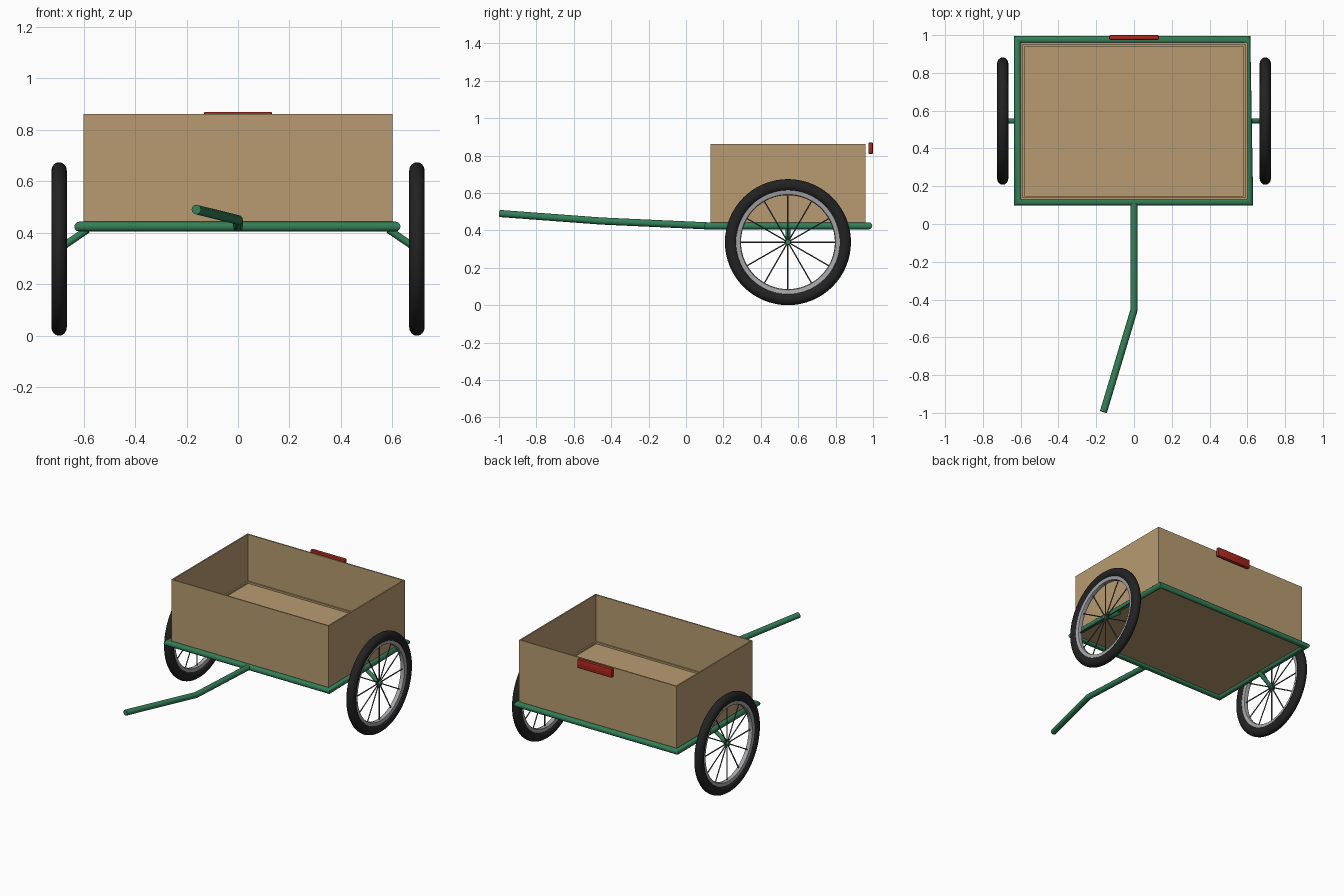
import bpy, bmesh, math
from mathutils import Vector

cube = bpy.data.objects.get("Cube")
if cube:
    bpy.data.objects.remove(cube, do_unlink=True)


def material(name, rgb, rough=0.6):
    m = bpy.data.materials.new(name)
    m.use_nodes = True
    m.diffuse_color = (*rgb, 1)
    bsdf = m.node_tree.nodes["Principled BSDF"]
    bsdf.inputs["Base Color"].default_value = (*rgb, 1)
    bsdf.inputs["Roughness"].default_value = rough
    return m


wood = material("tan wood", (0.48, 0.33, 0.165))
green = material("green paint", (0.034, 0.21, 0.095))
rubber = material("black rubber", (0.016, 0.016, 0.016))
metal = material("light grey metal", (0.38, 0.38, 0.4))
steel = material("dark grey steel", (0.075, 0.08, 0.09))
red = material("red plastic", (0.4, 0.02, 0.013))


def finish(bm, name, mat, smooth=True):
    bmesh.ops.recalc_face_normals(bm, faces=bm.faces)
    mesh = bpy.data.meshes.new(name)
    bm.to_mesh(mesh)
    bm.free()
    mesh.materials.append(mat)
    obj = bpy.data.objects.new(name, mesh)
    bpy.context.collection.objects.link(obj)
    if smooth:
        bpy.ops.object.select_all(action='DESELECT')
        obj.select_set(True)
        bpy.context.view_layer.objects.active = obj
        bpy.ops.object.shade_smooth_by_angle(angle=math.radians(40))
    return obj


def tube(name, points, radius, mat, closed=False, sides=12):
    """Sweep a round section along a path with mitred corners."""
    pts = [Vector(p) for p in points]
    n = len(pts)
    bm = bmesh.new()
    rings = []
    for i, p in enumerate(pts):
        a = (p - pts[i - 1]).normalized() if closed or i else None
        b = (pts[(i + 1) % n] - p).normalized() if closed or i < n - 1 else a
        a = a or b
        t = (a + b).normalized()
        side = t.cross(Vector((0, 0, 1))).normalized()
        up = side.cross(t)
        stretch = 1 / max(t.dot(a), 0.3)
        rings.append([bm.verts.new(p + radius * (side * stretch * math.cos(q) + up * math.sin(q)))
                      for q in (math.tau * k / sides for k in range(sides))])
    for i in range(n if closed else n - 1):
        r, s = rings[i], rings[(i + 1) % n]
        for k in range(sides):
            j = (k + 1) % sides
            bm.faces.new((r[k], r[j], s[j], s[k]))
    if not closed:
        bm.faces.new(rings[0])
        bm.faces.new(rings[-1])
    return finish(bm, name, mat)


def lathe_x(name, profile, centre, mat, steps=64):
    """Revolve a closed (radius, x) profile around the wheel axis."""
    bm = bmesh.new()
    rings = []
    for i in range(steps):
        q = math.tau * i / steps
        rings.append([bm.verts.new((centre[0] + x, centre[1] + r * math.cos(q),
                                    centre[2] + r * math.sin(q))) for r, x in profile])
    n = len(profile)
    for i in range(steps):
        r, s = rings[i], rings[(i + 1) % steps]
        for k in range(n):
            bm.faces.new((r[k], r[(k + 1) % n], s[(k + 1) % n], s[k]))
    return finish(bm, name, mat)


def block(name, lo, hi, mat, bevel=0):
    bm = bmesh.new()
    bmesh.ops.create_cube(bm, size=1)
    for v in bm.verts:
        v.co = [lo[i] + (v.co[i] + 0.5) * (hi[i] - lo[i]) for i in range(3)]
    if bevel:
        bmesh.ops.bevel(bm, geom=bm.edges[:], offset=bevel, segments=2, affect='EDGES', profile=0.5)
    return finish(bm, name, mat, smooth=bool(bevel))


# Open wooden box: inset the top for the rim, sink it, then add the floor ledge
X, FRONT, BACK, BASE, TOP = 0.6, 0.13, 0.96, 0.425, 0.862
bm = bmesh.new()
bmesh.ops.create_cube(bm, size=1)
for v in bm.verts:
    v.co = (v.co.x * 2 * X, (FRONT + BACK) / 2 + v.co.y * (BACK - FRONT),
            TOP if v.co.z > 0 else BASE)
lid = max(bm.faces, key=lambda f: f.calc_center_median().z)
for width, drop in ((0.013, 0.32), (0.014, 0.012)):
    bmesh.ops.inset_region(bm, faces=[lid], thickness=width)
    walls = bmesh.ops.extrude_discrete_faces(bm, faces=[lid])
    lid = walls["faces"][0]
    bmesh.ops.translate(bm, verts=lid.verts, vec=(0, 0, -drop))
finish(bm, "cargo_box", wood, smooth=False)

# Tube frame around the box and the bent drawbar
Z = 0.424
tube("frame", [(-0.617, 0.117, Z), (0.612, 0.117, Z), (0.597, 0.977, Z), (-0.617, 0.977, Z)],
     0.019, green, closed=True)
tube("drawbar", [(0, 0.117, 0.424), (0, -0.455, 0.45), (-0.162, -0.995, 0.49)], 0.019, green)

# Rear reflector
block("rear_reflector", (-0.132, 0.975, 0.808), (0.132, 1.0, 0.87), red, bevel=0.006)

# Wheels, spokes and axle struts on both sides
WY, WZ = 0.545, 0.337
for side, label in ((1, "left"), (-1, "right")):
    c = Vector((side * 0.695, WY, WZ))
    tyre = [(0.304 + 0.033 * math.cos(q), 0.03 * math.sin(q))
            for q in (math.tau * k / 16 for k in range(16))]
    lathe_x(label + "_tyre", tyre, c, rubber)
    rim = [(0.278, -0.018), (0.278, 0.018), (0.255, 0.014), (0.251, 0), (0.255, -0.014)]
    lathe_x(label + "_rim", rim, c, metal)
    for k in range(12):
        q = math.tau * k / 12
        tip = c + Vector((0, math.cos(q), math.sin(q))) * 0.258
        tube(f"{label}_spoke_{k + 1}", [c, tip + Vector((0.0001, 0, 0))], 0.004, steel, sides=6)
    tube(label + "_hub", [c - Vector((0.018, 0, 0)), c + Vector((0.018, 0, 0))], 0.014, green)
    tube(label + "_axle_strut", [(side * 0.585, WY, 0.412), c], 0.014, green)
